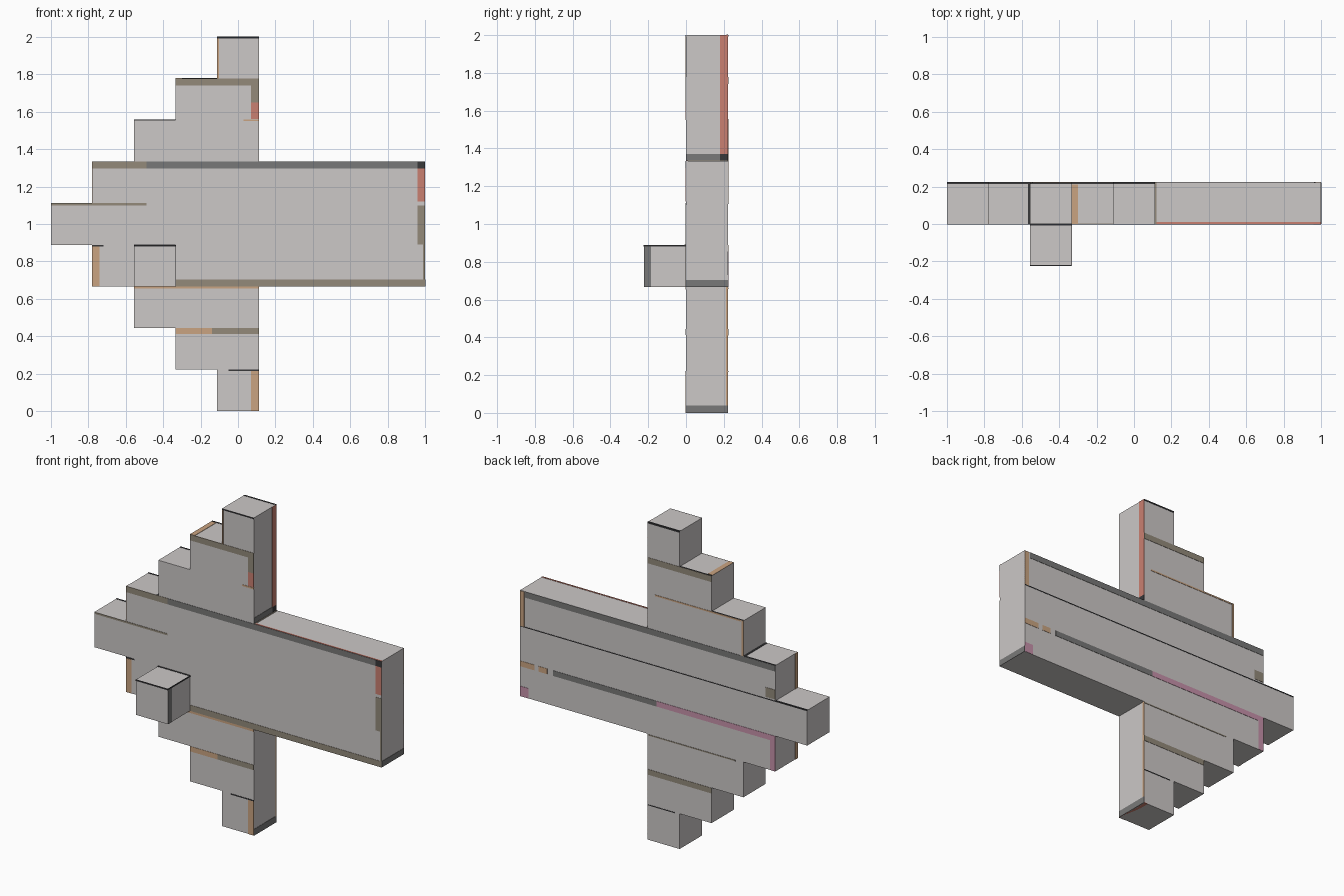
import bpy, bmesh

if "Cube" in bpy.data.objects:
    bpy.data.objects.remove(bpy.data.objects["Cube"])

U = 2 / 9          # size of one block
T = 0.002          # thickness of painted plates


def material(name, rgb):
    m = bpy.data.materials.new(name)
    m.diffuse_color = [(c / 255 / 12.92 if c < 11 else ((c / 255 + 0.055) / 1.055) ** 2.4) for c in rgb] + [1]
    m.use_nodes = True
    m.node_tree.nodes["Principled BSDF"].inputs["Base Color"].default_value = m.diffuse_color
    return m


MATS = [material("light_grey", (204, 200, 199)), material("dark_grey", (121, 121, 120)),
        material("olive_brown", (147, 138, 122)), material("tan", (202, 164, 129)),
        material("salmon", (202, 128, 113)), material("mauve_pink", (198, 146, 170)),
        material("charcoal", (56, 56, 58))]
GREY, DARK, OLIVE, TAN, SALMON, PINK, BLACK = range(7)


def finish(name, bm):
    bmesh.ops.recalc_face_normals(bm, faces=bm.faces)
    me = bpy.data.meshes.new(name)
    bm.to_mesh(me)
    bm.free()
    for m in MATS:
        me.materials.append(m)
    ob = bpy.data.objects.new(name, me)
    bpy.context.collection.objects.link(ob)
    return ob


def add_box(bm, lo, hi, mat):
    vs = bmesh.ops.create_cube(bm, size=1)["verts"]
    for v in vs:
        v.co = [(a + b) / 2 + c * (b - a) for a, b, c in zip(lo, hi, v.co)]
    for f in {f for v in vs for f in v.link_faces}:
        f.material_index = mat


def plates(name, axis, at, rects):
    """Thin painted strips on the plane axis = at; rects are (a0, a1, b0, b1, colour)."""
    bm = bmesh.new()
    for a0, a1, b0, b1, mat in rects:
        lo, hi = [a0, b0], [a1, b1]
        lo.insert(axis, at - T)
        hi.insert(axis, at + T)
        add_box(bm, lo, hi, mat)
    return finish(name, bm)


# Arrow body: stepped head on the left, wide shaft to the right
outline = [(0.5 * U, 0), (0.5 * U, 3 * U), (1, 3 * U), (1, 6 * U), (0.5 * U, 6 * U), (0.5 * U, 9 * U)]
for row in range(8, -1, -1):
    left = -(0.5 + 4 - abs(row - 4)) * U
    outline += [(left, (row + 1) * U), (left, row * U)]
bm = bmesh.new()
face = bm.faces.new([bm.verts.new((x, 0, z)) for x, z in outline])
ext = bmesh.ops.extrude_face_region(bm, geom=[face])["geom"]
bmesh.ops.translate(bm, vec=(0, U, 0), verts=[g for g in ext if isinstance(g, bmesh.types.BMVert)])
finish("arrow_body", bm)

# Small block on the front
bm = bmesh.new()
add_box(bm, (-2.5 * U, -U, 3 * U), (-1.5 * U, 0, 4 * U), GREY)
finish("front_block", bm)

# Front face strips: x0, x1, z0, z1
plates("front_strips", 1, 0, [
    (-.111, .111, 1.992, 2, BLACK), (-.111, -.102, 1.778, 1.992, TAN),
    (-.333, .111, 1.741, 1.778, OLIVE), (.07, .111, 1.65, 1.741, OLIVE),
    (.07, .111, 1.562, 1.65, SALMON), (.03, .111, 1.55, 1.56, TAN),
    (-.778, -.49, 1.296, 1.333, OLIVE), (-.49, .96, 1.296, 1.333, DARK),
    (.96, 1, 1.296, 1.333, BLACK), (.96, 1, 1.12, 1.296, SALMON),
    (.96, 1, .89, 1.1, OLIVE), (.99, 1, .704, .89, OLIVE),
    (-1, -.49, 1.1, 1.111, OLIVE), (-.778, -.741, .667, .88, TAN),
    (-.778, -.72, .881, .889, BLACK), (-.333, 1, .667, .704, OLIVE),
    (-.556, .111, .654, .667, TAN)])
plates("front_lower_strips", 1, 0, [
    (-.333, -.14, .412, .444, TAN), (-.14, .111, .412, .444, OLIVE),
    (-.05, .111, .215, .222, BLACK), (.07, .111, 0, .215, TAN)])

# Back face strips
plates("back_strips", 1, U, [
    (-.111, .111, 1.992, 2, BLACK), (-.333, .111, 1.741, 1.778, OLIVE),
    (-.54, .06, 1.547, 1.556, TAN), (-.556, -.545, 1.333, 1.556, TAN),
    (-.778, .963, 1.296, 1.333, DARK), (.97, 1, 1.11, 1.33, TAN),
    (-.778, -.71, 1.12, 1.18, OLIVE), (-1, 1, 1.106, 1.111, BLACK),
    (.9, 1, .855, .889, TAN), (.81, .87, .855, .889, TAN),
    (.05, .77, .855, .889, DARK), (-.778, .05, .855, .889, PINK),
    (-.778, -.741, .667, .855, PINK), (.94, 1, .667, .73, PINK),
    (-.5, .111, .657, .664, OLIVE), (-.333, .111, .41, .444, OLIVE),
    (-.08, .111, .217, .222, BLACK)])

# Side strips: y0, y1, z0, z1
plates("stem_side_strips", 0, .5 * U, [
    (.18, U, 1.37, 2, SALMON), (0, .18, 1.333, 1.37, DARK), (.18, U, 1.333, 1.37, BLACK),
    (.212, U, .04, .667, TAN), (0, U, 0, .04, DARK)])
plates("shaft_end_strip", 0, 1, [(0, U, .667, .704, DARK)])
plates("block_side_strips", 0, -1.5 * U, [
    (-U, -.185, .667, .881, DARK), (-U, 0, .881, .889, BLACK)])
plates("block_front_line", 1, -U, [(-.556, -.333, .881, .889, BLACK)])
plates("block_top_line", 2, 4 * U, [(-.556, -.333, -.008, 0, BLACK)])
for z0, z1, name in ((3, 4, "lower"), (5, 6, "upper")):
    plates(name + "_head_edge", 0, -3.5 * U, [(0, .025, z0 * U, z1 * U, TAN)])

# Top strips: dark rear line on every step of the head
for row in range(4, 9):
    left = -(8.5 - row) * U
    right = left + U
    plates("step_line", 2, (row + 1) * U, [(left, right, .214, U, BLACK)])
plates("shaft_top_strips", 2, 6 * U, [
    (.12, 1, 0, .01, SALMON), (.111, .12, 0, U, OLIVE), (-.567, -.556, 0, U, BLACK)])
plates("upper_step_strip", 2, 8 * U, [(-.333, -.3, 0, .21, TAN)])

# Underside strip
plates("base_strip", 2, T, [(.085, .111, 0, U, SALMON)])
